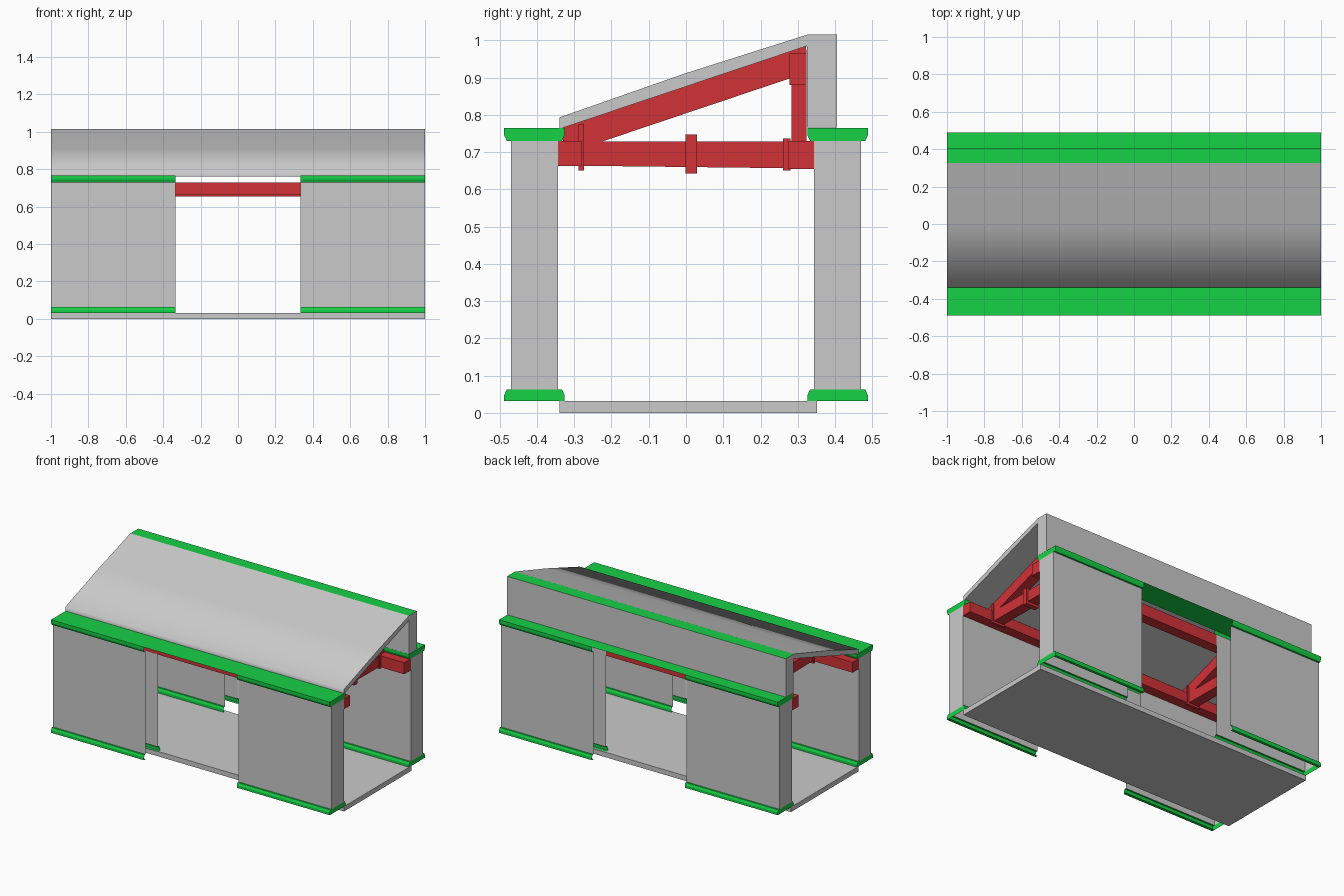
import bpy, bmesh

cube = bpy.data.objects.get("Cube")
if cube:
    bpy.data.objects.remove(cube, do_unlink=True)


def material(name, rgb):
    m = bpy.data.materials.new(name)
    m.use_nodes = True
    color = (*rgb, 1)
    m.diffuse_color = color
    m.node_tree.nodes["Principled BSDF"].inputs["Base Color"].default_value = color
    return m


GREY = material("plaster grey", (0.59, 0.59, 0.59))
GREEN = material("trim green", (0.008, 0.64, 0.062))
RED = material("timber red", (0.64, 0.032, 0.039))


def finish(name, bm, *mats):
    bmesh.ops.recalc_face_normals(bm, faces=bm.faces[:])
    mesh = bpy.data.meshes.new(name)
    bm.to_mesh(mesh)
    bm.free()
    for m in mats:
        mesh.materials.append(m)
    obj = bpy.data.objects.new(name, mesh)
    bpy.context.collection.objects.link(obj)
    return obj


def prism(name, profile, x0, x1, *mats):
    """Extrude a (y, z) profile along x."""
    bm = bmesh.new()
    face = bm.faces.new([bm.verts.new((x0, y, z)) for y, z in profile])
    new = bmesh.ops.extrude_face_region(bm, geom=[face])["geom"]
    moved = [v for v in new if isinstance(v, bmesh.types.BMVert)]
    bmesh.ops.translate(bm, verts=moved, vec=(x1 - x0, 0, 0))
    return finish(name, bm, *mats)


def box(name, x0, x1, y0, y1, z0, z1, *mats):
    return prism(name, [(y0, z0), (y1, z0), (y1, z1), (y0, z1)], x0, x1, *mats)


def wall(name, x0, x1, side, open_end):
    """Hollow pier, open towards the doorway, with flared green trim at foot and head."""
    mid, half, lip, soft = side * 0.407, 0.063, 0.081, 0.074
    rings = [(half, 0.032), (lip, 0.032), (lip, 0.048), (soft, 0.063), (half, 0.063),
             (half, 0.73), (soft, 0.73), (lip, 0.745), (lip, 0.765)]
    bm = bmesh.new()
    loops = [[bm.verts.new((x, mid + s * w, z))
              for x, s in ((x0, -1), (x1, -1), (x1, 1), (x0, 1))] for w, z in rings]
    for i, (low, high) in enumerate(zip(loops, loops[1:])):
        for k in range(4):
            flat = k % 2 and rings[i][1] == rings[i + 1][1]
            if flat or k == open_end:
                continue
            n = (k + 1) % 4
            f = bm.faces.new((low[k], low[n], high[n], high[k]))
            f.material_index = 0 if i == 4 else 1
    return finish(name, bm, GREY, GREEN)


# Floor slab
box("floor_slab", -1, 1, -0.34, 0.352, 0, 0.032, GREY)

# Four wall piers and the green cover sheets over each side
for side, label in ((-1, "front"), (1, "back")):
    wall(f"{label}_wall_right", -1, -0.333, side, 1)
    wall(f"{label}_wall_left", 0.333, 1, side, 3)
    bm = bmesh.new()
    y0, y1 = side * 0.326, side * 0.488
    bm.faces.new([bm.verts.new((x, y, 0.765))
                  for x, y in ((-1, y0), (1, y0), (1, y1), (-1, y1))])
    finish(f"{label}_wall_cover", bm, GREEN)

# Upper back wall with a green cap
upper = box("upper_back_wall", -1, 1, 0.325, 0.405, 0.766, 1.015, GREY, GREEN)
for f in upper.data.polygons:
    f.material_index = 1 if abs(f.normal.z) > 0.9 and f.center.z > 1 else 0

# Sloping roof: only the upper slopes and eave edge are smooth
roof = prism("roof", [(-0.34, 0.762), (0.325, 0.985), (0.325, 1.015),
                      (0, 0.912), (-0.34, 0.793)], -1, 1, GREY)
for f in roof.data.polygons:
    f.use_smooth = f.normal.y < -0.1

# Long beams on the inner side of the walls
box("front_beam", -1, 1, -0.345, -0.28, 0.663, 0.73, RED)
box("back_beam", -1, 1, 0.275, 0.343, 0.655, 0.73, RED)

# Roof trusses
for c, label in ((-0.68, "right"), (0.79, "left")):
    a, b = c - 0.035, c + 0.035
    prism(f"{label}_tie", [(-0.34, 0.664), (0.34, 0.656), (0.34, 0.729), (-0.34, 0.729)],
          a, b, RED)
    prism(f"{label}_rafter", [(-0.33, 0.725), (-0.235, 0.725), (0.3, 0.905),
                              (0.324, 0.987), (-0.33, 0.768)], a, b, RED)
    box(f"{label}_post", a + 0.004, b - 0.004, 0.283, 0.324, 0.725, 0.975, RED)
    # Straps wrapped around the joints
    for name, y0, y1, z0, z1 in (("front", -0.289, -0.274, 0.65, 0.775),
                                 ("middle", -0.002, 0.03, 0.643, 0.747),
                                 ("back", 0.26, 0.28, 0.65, 0.737),
                                 ("post", 0.278, 0.323, 0.88, 0.965)):
        box(f"{label}_{name}_strap", a - 0.01, b + 0.01, y0, y1, z0, z1, RED)
